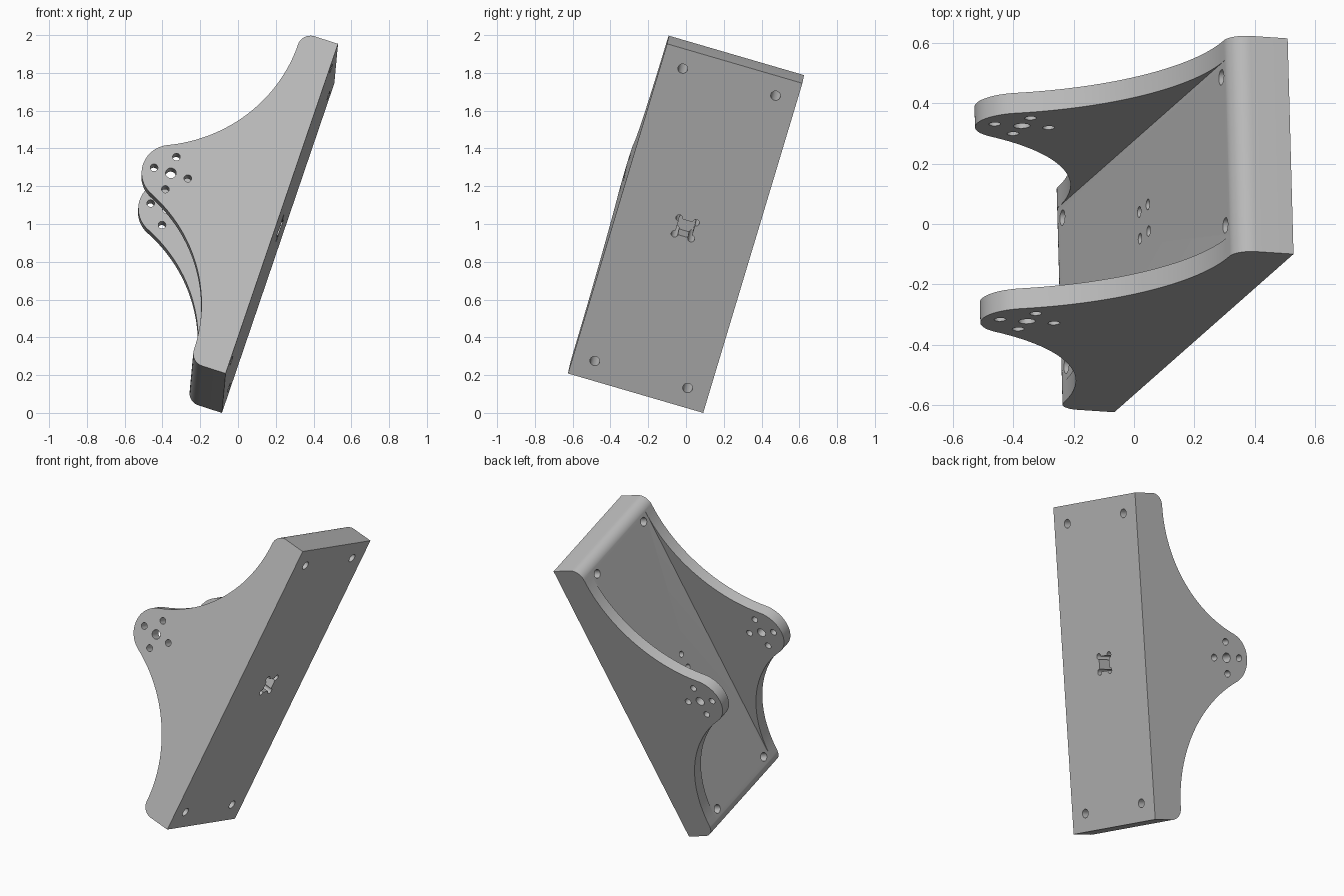
import bpy, bmesh, math
from mathutils import Matrix, Vector

if "Cube" in bpy.data.objects:
    bpy.data.objects.remove(bpy.data.objects["Cube"])

# Bracket sizes: length, width, plate thickness, ear thickness
L, W, T, EAR = 1.917, 0.746, 0.2, 0.07
FILLET = 0.07
TIP_H, TIP_R = 0.618, 0.155
HOLE_STEP = 0.094

grey = bpy.data.materials.new("plain grey")
grey.use_nodes = True
colour = (0.5, 0.5, 0.5, 1)
grey.diffuse_color = colour
grey.node_tree.nodes["Principled BSDF"].inputs["Base Color"].default_value = colour


def make_object(name, bm):
    bmesh.ops.recalc_face_normals(bm, faces=bm.faces)
    mesh = bpy.data.meshes.new(name)
    bm.to_mesh(mesh)
    bm.free()
    ob = bpy.data.objects.new(name, mesh)
    bpy.context.collection.objects.link(ob)
    return ob


def arc(cx, cz, r, a0, a1, n):
    return [(cx + r * math.cos(a0 + (a1 - a0) * i / n),
             cz + r * math.sin(a0 + (a1 - a0) * i / n)) for i in range(n + 1)]


def add_box(bm, size, centre):
    bmesh.ops.create_cube(bm, size=1, matrix=Matrix.Translation(centre) @ Matrix.Diagonal((*size, 1)))


def add_drill(bm, r, depth, centre, across=False):
    turn = Matrix.Rotation(math.pi / 2, 4, 'X') if across else Matrix()
    bmesh.ops.create_cone(bm, cap_ends=True, segments=32, radius1=r, radius2=r,
                          depth=depth, matrix=Matrix.Translation(centre) @ turn)


# Half outline: base corner, rounded end, concave flank, half of the ear tip
span = L / 2 - FILLET
drop = TIP_H - T
flank_r = (span ** 2 + drop ** 2 - TIP_R ** 2) / (2 * (TIP_R + drop))
touch = math.atan2(TIP_H - T - flank_r, -span)
if touch > 0:
    touch -= 2 * math.pi
half = [(L / 2, 0)]
half += arc(span, T - FILLET, FILLET, 0, math.pi / 2, 10)
half += arc(span, T + flank_r, flank_r, -math.pi / 2, touch, 32)[1:]
half += arc(0, TIP_H, TIP_R, touch + math.pi, math.pi / 2, 16)[1:]
outline = half + [(-x, z) for x, z in reversed(half[:-1])]

# Solid bracket body
bm = bmesh.new()
face = bm.faces.new([bm.verts.new((x, -W / 2, z)) for x, z in outline])
grown = bmesh.ops.extrude_face_region(bm, geom=[face])["geom"]
bmesh.ops.translate(bm, vec=(0, W, 0), verts=[v for v in grown if isinstance(v, bmesh.types.BMVert)])
bracket = make_object("bracket", bm)

# Space between the ears
gap = bmesh.new()
add_box(gap, (L * 1.2, W - 2 * EAR, 1), (0, 0, T - 0.0005 + 0.5))

# Square pocket under the plate
pocket = bmesh.new()
add_box(pocket, (0.09, 0.09, 0.2), (0, 0, 0))

# Screw holes in plate and ears
holes = bmesh.new()
for sx in (-1, 1):
    for sy in (-1, 1):
        add_drill(holes, 0.026, 0.6, (sx * 0.85, sy * 0.256, 0.1))
        add_drill(holes, 0.018, 0.5, (sx * 0.046, sy * 0.046, 0.1))
    add_drill(holes, 0.02, 1, (sx * HOLE_STEP, 0, TIP_H), True)
    add_drill(holes, 0.02, 1, (0, 0, TIP_H + sx * HOLE_STEP), True)
add_drill(holes, 0.028, 1, (0, 0, TIP_H), True)

cutters = [make_object(n, b) for n, b in
           (("gap_cutter", gap), ("pocket_cutter", pocket), ("hole_cutter", holes))]
for cutter in cutters:
    cutter.hide_render = True
    mod = bracket.modifiers.new(cutter.name, 'BOOLEAN')
    mod.operation, mod.solver, mod.object = 'DIFFERENCE', 'EXACT', cutter
bpy.context.view_layer.update()
result = bpy.data.meshes.new_from_object(bracket.evaluated_get(bpy.context.evaluated_depsgraph_get()))
bracket.modifiers.clear()
bracket.data = result
for cutter in cutters:
    bpy.data.objects.remove(cutter)

# Lean the bracket, then centre it on the ground
u = Vector((0.595, 0.525, 1.745)).normalized()
v = Vector((-0.02, 0.715, -0.21))
v = (v - u * v.dot(u)).normalized()
result.transform(Matrix((u, v, u.cross(v))).transposed().to_4x4())
lo = [min(p.co[i] for p in result.vertices) for i in range(3)]
hi = [max(p.co[i] for p in result.vertices) for i in range(3)]
result.transform(Matrix.Translation((-(lo[0] + hi[0]) / 2, -(lo[1] + hi[1]) / 2, -lo[2])))

# Colour and shading
result.materials.clear()
result.materials.append(grey)
bpy.ops.object.select_all(action='DESELECT')
bracket.select_set(True)
bpy.context.view_layer.objects.active = bracket
bpy.ops.object.shade_smooth_by_angle(angle=math.radians(30))
